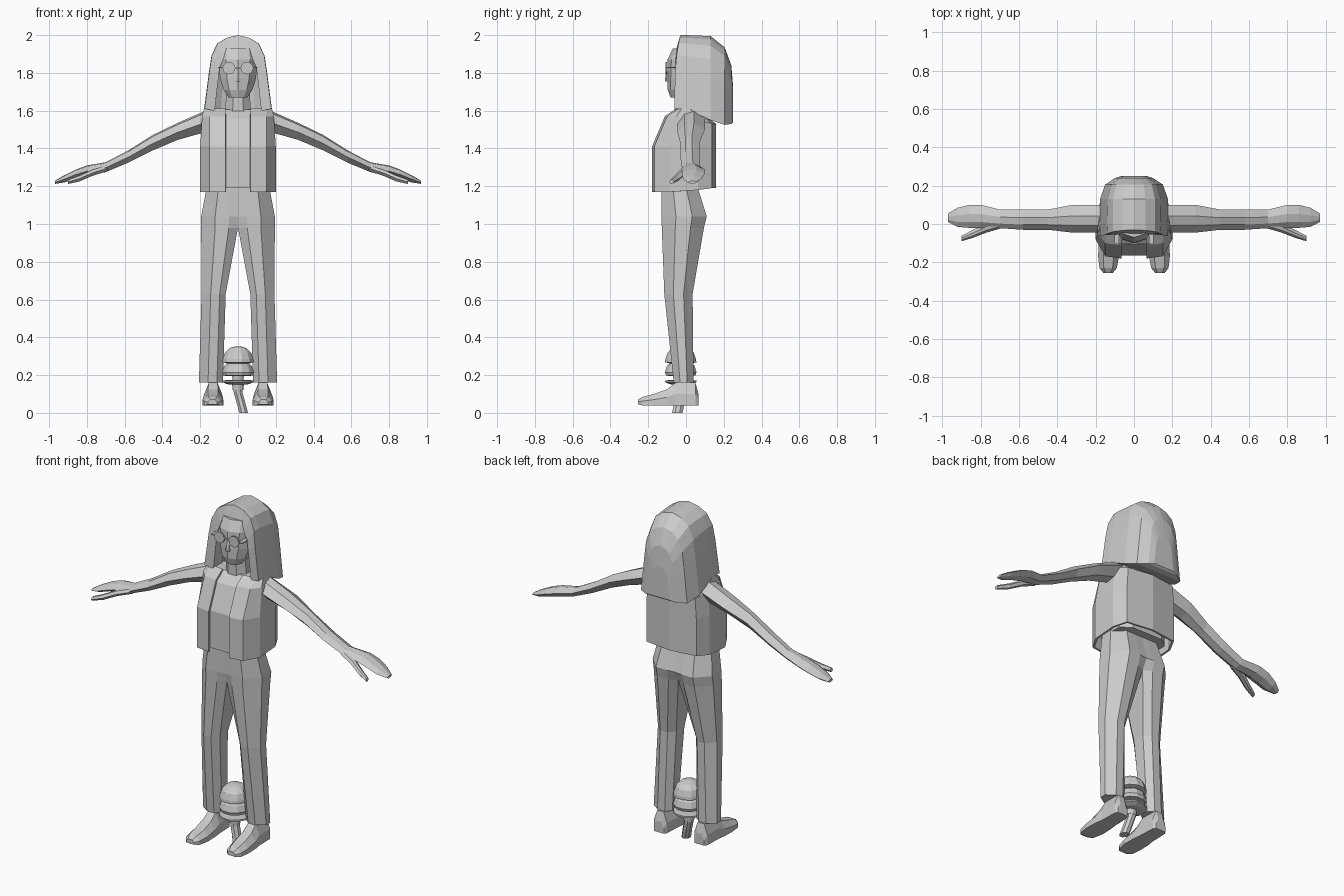
import bpy, bmesh, math
from mathutils import Vector

if "Cube" in bpy.data.objects:
    bpy.data.objects.remove(bpy.data.objects["Cube"])

grey = bpy.data.materials.new("plain_grey")
grey.diffuse_color = (0.6, 0.6, 0.6, 1)
grey.use_nodes = True
grey.node_tree.nodes["Principled BSDF"].inputs["Base Color"].default_value = grey.diffuse_color


def loft(name, rings, closed=True, caps=(True, True), mirror=False, bottom_from=None, thick=0):
    """Skin equal-length rings of points into one flat-shaded part."""
    bm = bmesh.new()
    vs = [[bm.verts.new(p) for p in r] for r in rings]
    n = len(vs[0])
    for i, (a, b) in enumerate(zip(vs, vs[1:])):
        for k in range(n if closed else n - 1):
            j = (k + 1) % n
            bm.faces.new((a[k], a[j], b[j], b[k]))
        if bottom_from is not None and i >= bottom_from:
            bm.faces.new((a[-1], a[0], b[0], b[-1]))
    for use, r in zip(caps, (vs[0], vs[-1])):
        if use:
            bm.faces.new(r)
    bmesh.ops.recalc_face_normals(bm, faces=bm.faces)
    me = bpy.data.meshes.new(name)
    bm.to_mesh(me)
    bm.free()
    me.materials.append(grey)
    ob = bpy.data.objects.new(name, me)
    bpy.context.collection.objects.link(ob)
    if thick:
        s = ob.modifiers.new("thickness", 'SOLIDIFY')
        s.thickness, s.offset = thick, -1
    if mirror:
        ob.modifiers.new("mirror", 'MIRROR')
    return ob


def both(half):
    """Right half of an outline, running away from the centre, to a full one."""
    return [(-p[0], *p[1:]) for p in reversed(half)] + [p for p in half if p[0] > 0]


def leg_ring(z, x0, x1, y0, y1, bevel):
    w, d = x1 - x0, y1 - y0
    uv = [(0, bevel), (.25, 0), (.62, 0), (1, .32), (1, .68), (.62, 1), (.25, 1), (0, 1 - bevel)]
    return [(x0 + u * w, y0 + v * d, z) for u, v in uv]


# trousers: one half lofted from waist to hem
loft("trousers", [leg_ring(*r) for r in (
    (1.2, 0, .165, -.13, .06, 0), (1.04, 0, .195, -.13, .11, .02),
    (.98, 0, .195, -.128, .095, .1), (.63, .065, .193, -.115, .035, .25),
    (.16, .08, .207, -.065, .04, .25))], mirror=True)


# feet: sections from heel to toe
def foot_ring(y, x0, x1, z0, z1):
    w, h = x1 - x0, z1 - z0
    return [(x0 + u * w, y, z0 + v * h) for u, v in
            ((0, 0), (1, 0), (1, .5), (.75, 1), (.25, 1), (0, .5))]


loft("feet", [foot_ring(*r) for r in (
    (.065, .10, .165, .04, .105), (.05, .09, .175, .04, .16), (-.055, .085, .178, .04, .16),
    (-.1, .08, .185, .04, .125), (-.17, .078, .187, .04, .1), (-.23, .09, .18, .04, .085),
    (-.255, .11, .16, .045, .07))], mirror=True)


# arms: six-sided sections from shoulder to fingertips
def arm_ring(x, y0, y1, z0, z1):
    w, h = y1 - y0, z1 - z0
    return [(x, y0 + u * w, z0 + v * h) for u, v in
            ((0, .45), (.25, .9), (.6, 1), (1, .6), (.75, .1), (.35, 0))]


loft("arms", [arm_ring(*r) for r in (
    (.16, -.045, .1, 1.49, 1.605), (.32, -.045, .1, 1.445, 1.535),
    (.45, -.03, .075, 1.39, 1.472), (.58, -.03, .075, 1.325, 1.39),
    (.7, -.022, .075, 1.275, 1.327), (.8, -.02, .1, 1.255, 1.31),
    (.86, -.02, .1, 1.24, 1.288), (.92, -.015, .085, 1.22, 1.258),
    (.97, .01, .055, 1.212, 1.228))], mirror=True)
loft("thumbs", [arm_ring(*r) for r in (
    (.69, -.022, .03, 1.28, 1.315), (.77, -.045, .005, 1.255, 1.29),
    (.84, -.072, -.03, 1.225, 1.258), (.9, -.09, -.062, 1.212, 1.236))], mirror=True)


# vest: open-fronted shell with sloping shoulders
def vest_half(z, zb, x, yf, yb):
    return [(.066, yf, z), (.15, yf + .012, z), (x, yf * .45, z), (x, yb * .4, (z + zb) / 2),
            (x * .82, yb * .86, zb), (0, yb, zb)]


def vest_ring(*args):
    h = vest_half(*args)
    return h + [(-x, y, z) for x, y, z in reversed(h[:-1])]


loft("vest", [vest_ring(*r) for r in (
    (1.17, 1.19, .2, -.18, .16), (1.41, 1.41, .2, -.18, .16),
    (1.57, 1.53, .19, -.112, .16), (1.612, 1.605, .18, -.05, .06))],
    closed=False, caps=(False, False), thick=.012)

# shirt: fills the vest and shows as the middle panel
loft("shirt", [both([(0, -f, z), (.07, -f, z), (.16, -f * .5, z), (.16, b * .6, z),
                     (.1, b, z), (.0, b, z)])[1:] for z, f, b in (
    (1.19, .165, .11), (1.41, .165, .11), (1.555, .105, .12), (1.606, .045, .055))])


def oval(z, cy, rx, ry, n=8):
    return [(rx * math.cos((k + .5) * math.tau / n), cy + ry * math.sin((k + .5) * math.tau / n), z)
            for k in range(n)]


# neck and head
loft("neck", [oval(1.58, .01, .075, .07), oval(1.72, .0, .065, .06)])
loft("head", [oval(*r, 10) for r in (
    (1.67, -.03, .052, .052), (1.71, -.02, .08, .077), (1.77, 0, .1, .1),
    (1.87, .01, .108, .108), (1.93, .03, .1, .1))])
loft("nose", [oval(1.755, -.094, .016, .016, 6), oval(1.775, -.094, .014, .016, 6),
              oval(1.83, -.092, .006, .006, 6)])


# hair: arches lofted from the face opening over the crown to the back
def arch(y, w, top, zb, lean=0, flare=1.0):
    prof = [(0, 1), (.38, .963), (.69, .885), (.88, .72), (.96, .5), (1.12 * flare, 0)]
    return both([(u * w, y + lean * v ** 3, zb + v * (top - zb)) for u, v in prof])


loft("hair", [
    arch(.03, .11, 1.915, 1.6), arch(-.055, .11, 1.915, 1.6),
    arch(-.062, .158, 2.0, 1.61, .032), arch(.0, .16, 2.0, 1.61),
    arch(.13, .158, 1.995, 1.55), arch(.205, .135, 1.935, 1.525),
    arch(.24, .088, 1.84, 1.53), arch(.25, .06, 1.72, 1.538)],
    closed=False, caps=(False, True), bottom_from=3)


# glasses: round lenses, bridge and side stubs
def disc(y, cx, r, n=12):
    return [(cx + r * math.cos(k * math.tau / n), y, 1.825 + r * math.sin(k * math.tau / n))
            for k in range(n)]


def bar(x, z, hx, hz):
    return [(x - hx, z - hz), (x + hx, z - hz), (x + hx, z + hz), (x - hx, z + hz)]


loft("lenses", [disc(-.108, .048, .033), disc(-.101, .048, .033)], mirror=True)
loft("glasses_bridge", [[(x, y, z) for x, z in bar(0, 1.828, .018, .004)] for y in (-.108, -.1)])
loft("glasses_arms", [[(x, y, z) for x, z in bar(.09, 1.828, .012, .003)] for y in (-.105, .0)],
     mirror=True)

# tiered post light between the feet: stacked caps on a bent stem
loft("post_light", [oval(z, -.028, r, r, 12) for r, z in (
    (.03, .12), (.032, .15), (.06, .152), (.086, .163), (.086, .172), (.03, .175), (.032, .195),
    (.08, .197), (.087, .215), (.075, .25), (.06, .262), (.086, .268), (.084, .285),
    (.072, .318), (.045, .344), (.015, .352))])
stem = [Vector(p) for p in ((0, -.028, .13), (0, -.028, .11), (.014, -.034, .06), (.03, -.046, 0))]
loft("post_stem", [[(x + c.x, y + c.y, c.z) for x, y, _ in oval(0, 0, .025, .03)] for c in stem])
